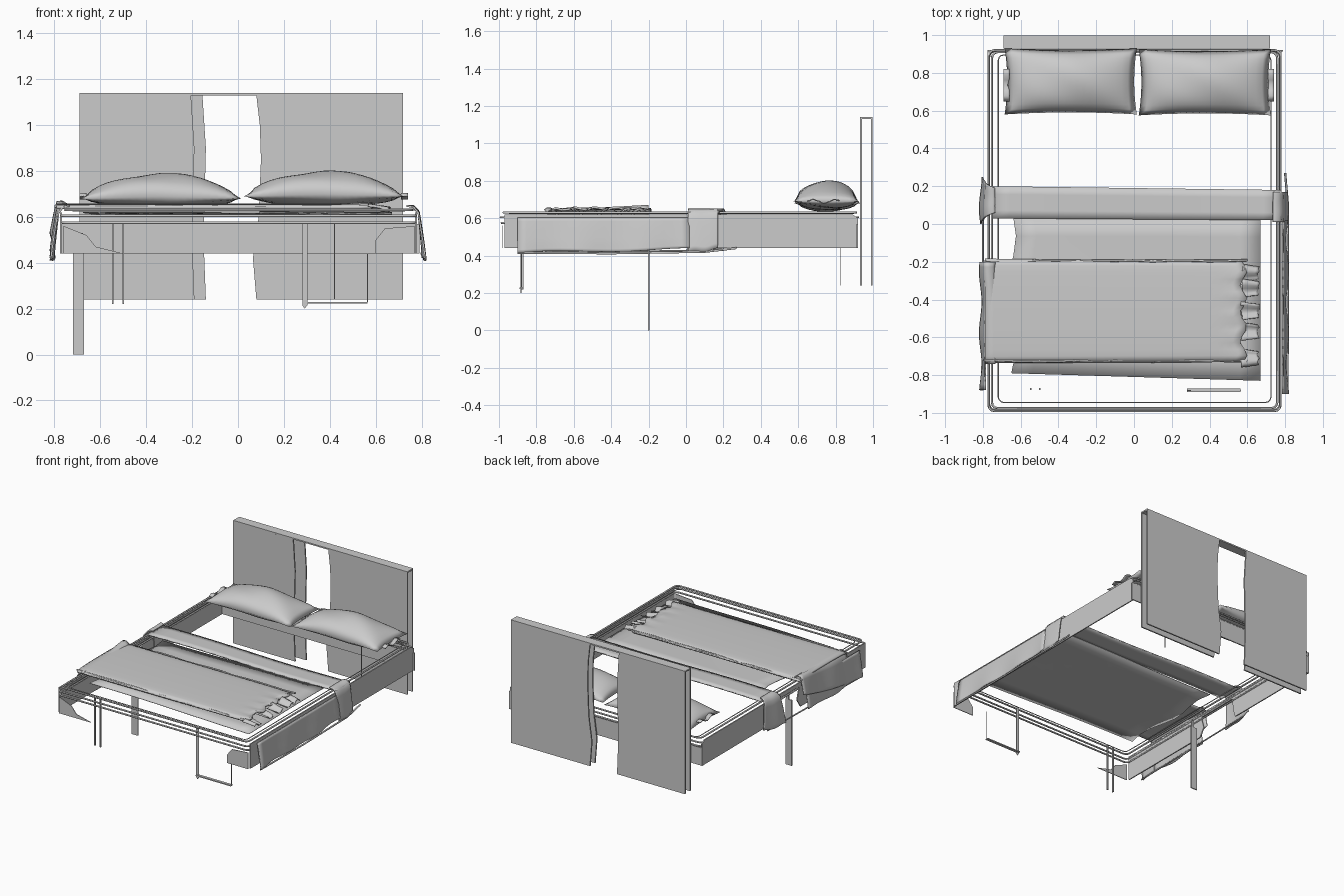
import bpy, bmesh, math, random
from mathutils import Vector

random.seed(4)
if "Cube" in bpy.data.objects:
    bpy.data.objects.remove(bpy.data.objects["Cube"])

grey = bpy.data.materials.new("plain grey")
grey.use_nodes = True
grey.diffuse_color = (0.6, 0.6, 0.6, 1)
grey.node_tree.nodes["Principled BSDF"].inputs["Base Color"].default_value = (0.6, 0.6, 0.6, 1)


def finish(name, bm, smooth=False):
    bmesh.ops.recalc_face_normals(bm, faces=bm.faces)
    mesh = bpy.data.meshes.new(name)
    bm.to_mesh(mesh)
    bm.free()
    mesh.materials.append(grey)
    ob = bpy.data.objects.new(name, mesh)
    bpy.context.collection.objects.link(ob)
    for p in mesh.polygons:
        p.use_smooth = smooth
    return ob


def panel(name, outline, axis, start, end):
    """Outline extruded along x or y between start and end."""
    bm = bmesh.new()
    place = (lambda a, b, c: (c, a, b)) if axis == "x" else (lambda a, b, c: (a, c, b))
    face = bm.faces.new([bm.verts.new(place(a, b, start)) for a, b in outline])
    out = bmesh.ops.extrude_face_region(bm, geom=[face])
    shift = Vector(place(0, 0, end - start))
    for v in out["geom"]:
        if isinstance(v, bmesh.types.BMVert):
            v.co += shift
    return finish(name, bm)


def box(name, x0, x1, y0, y1, z0, z1):
    return panel(name, [(x0, z0), (x1, z0), (x1, z1), (x0, z1)], "y", y0, y1)


def cloth(name, rows, cols, fn, thick=0, smooth=True):
    """Grid surface from a function of u and v in 0..1."""
    bm = bmesh.new()
    grid = [[bm.verts.new(fn(i / rows, j / cols)) for j in range(cols + 1)] for i in range(rows + 1)]
    for i in range(rows):
        for j in range(cols):
            bm.faces.new((grid[i][j], grid[i + 1][j], grid[i + 1][j + 1], grid[i][j + 1]))
    ob = finish(name, bm, smooth)
    if thick:
        mod = ob.modifiers.new("thickness", "SOLIDIFY")
        mod.thickness = thick
        mod.offset = 0
    return ob


def wire(name, points, radius, cyclic=False):
    curve = bpy.data.curves.new(name, "CURVE")
    curve.dimensions = "3D"
    curve.bevel_depth = radius
    curve.bevel_resolution = 1
    spline = curve.splines.new("POLY")
    spline.points.add(len(points) - 1)
    for p, co in zip(spline.points, points):
        p.co = (*co, 1)
    spline.use_cyclic_u = cyclic
    curve.materials.append(grey)
    ob = bpy.data.objects.new(name, curve)
    bpy.context.collection.objects.link(ob)
    return ob


# Headboard: two thin sheets, open in the middle, joined by a top strip
right_edge = [(0.08, 1.13), (0.095, 1.0), (0.1, 0.85), (0.09, 0.6), (0.065, 0.42), (0.08, 0.24)]
for name, y, inner in (("front", 0.93, -0.2), ("back", 0.988, -0.15)):
    panel(f"headboard_{name}_right", [(-0.69, 0.24), (inner + 0.01, 0.24), (inner, 0.5),
          (inner + 0.01, 0.9), (inner - 0.005, 1.13), (-0.69, 1.13)], "y", y, y + 0.01)
    panel(f"headboard_{name}_left", right_edge + [(0.72, 0.24), (0.72, 1.13)], "y", y, y + 0.01)
box("headboard_top", -0.69, 0.72, 0.93, 0.998, 1.13, 1.14)

# Bed frame walls
box("head_rail", -0.77, 0.79, 0.912, 0.92, 0.44, 0.57)
panel("left_side_rail", [(-0.97, 0.44), (0.92, 0.44), (0.92, 0.6), (0.89, 0.62), (-0.97, 0.62)],
      "x", 0.772, 0.78)
panel("right_side_rail_head", [(0.15, 0.44), (0.92, 0.44), (0.92, 0.6), (0.89, 0.62), (0.12, 0.62),
      (0.13, 0.5)], "x", -0.775, -0.767)
panel("right_side_rail_foot", [(-0.97, 0.44), (-0.22, 0.44), (-0.18, 0.5), (-0.2, 0.57), (-0.2, 0.62),
      (-0.97, 0.62)], "x", -0.775, -0.767)
box("right_side_rail_bridge", -0.775, -0.767, -0.2, 0.14, 0.59, 0.62)
panel("foot_corner_right", [(-0.76, 0.44), (-0.5, 0.44), (-0.62, 0.47), (-0.66, 0.52), (-0.76, 0.56)],
      "y", -0.985, -0.98)
panel("foot_corner_left", [(0.77, 0.44), (0.6, 0.44), (0.6, 0.5), (0.64, 0.55), (0.77, 0.56)],
      "y", -0.985, -0.98)

# Piping loops round the rim
for i, (half, front, back, z) in enumerate([(0.77, -0.985, 0.915, 0.575), (0.772, -0.99, 0.92, 0.605),
                                            (0.755, -0.975, 0.91, 0.63), (0.722, -0.945, 0.895, 0.625)]):
    r = 0.03
    loop = []
    for cx, cy, a0 in ((half, back, 0), (-half, back, 90), (-half, front, 180), (half, front, 270)):
        for k in range(4):
            a = math.radians(a0 + k * 30)
            loop.append((0.003 + cx - math.copysign(r, cx) + r * math.cos(a),
                         cy - math.copysign(r, cy) + r * math.sin(a), z))
    wire(f"rim_piping_{i}", loop, 0.006 if i < 3 else 0.003, True)

# Mattress sheet and runner
panel_z = 0.615
cloth("under_sheet", 12, 8, lambda u, v: (
    -0.65 + 1.32 * u + 0.025 * (1 - u) * math.sin(9 * v),
    (-0.79 - 0.04 * u) * (1 - v) + 0.04 * v, panel_z + 0.004 * math.sin(5 * u + 4 * v)), 0.004)
cloth("runner", 16, 4, lambda u, v: (
    -0.75 + 1.53 * u, 0.03 - 0.01 * u + v * 0.16 + 0.01 * (1 - u) * v,
    0.63 + 0.004 * math.sin(7 * u)), 0.01)


# Folded blanket with ruffled end
def blanket_point(u, v):
    lip = 0.012 * math.sin(math.pi * v) ** 0.3
    wave = 0.018 * max(0, u - 0.9) * 10
    return (-0.79 + 1.37 * u + wave * math.sin(23 * v), -0.73 + 0.54 * v + 0.01 * (1 - u) * (v - 0.5),
            0.64 + lip + wave * 0.4 * math.sin(31 * v))


cloth("blanket", 30, 16, blanket_point, 0.012)
for i, y in enumerate((-0.71, -0.57, -0.46, -0.34, -0.26)):
    w = random.uniform(0.045, 0.06)
    cloth(f"blanket_ruffle_{i}", 6, 6, lambda u, v: (
        0.57 + 0.09 * u + random.uniform(-0.006, 0.006), y + w * (2 * v - 1) * (1 - 0.3 * u),
        0.645 + 0.012 * math.sin(6 * v + i) - 0.015 * u), 0.004)
for i, y in enumerate((-0.725, -0.195)):
    wire(f"blanket_hem_{i}", [(-0.8 + 1.4 * k / 14, y + random.uniform(-0.005, 0.005),
         0.645 + random.uniform(-0.005, 0.005)) for k in range(15)], 0.006)

# Draped cloth down both sides
drape = [(0.735, 0.648), (0.765, 0.642), (0.786, 0.615), (0.795, 0.55), (0.805, 0.47), (0.81, 0.415)]


def skirt(name, side, y0, y1, top, rise=0.0, widen=0.0):
    def point(u, v):
        k = v * (len(drape) - 1 - top) + top
        i = min(int(k), len(drape) - 2)
        a, b = Vector(drape[i]), Vector(drape[i + 1])
        p = a.lerp(b, k - i)
        y = y0 + (y1 - y0) * u + widen * v * (u - 0.5)
        return (side * (p.x + 0.007 * v * math.sin(19 * y)), y, p.y + rise * u * v + 0.006 * v * math.sin(8 * u))
    cloth(name, 20, 10, point, 0.008)


skirt("left_blanket_drape", 1, -0.9, 0.02, 2.2, 0.02)
skirt("left_runner_drape", 1, 0.01, 0.17, 0, 0.02)
skirt("right_blanket_drape", -1, -0.88, -0.25, 2.2)
skirt("right_blanket_fold", -1, -0.74, -0.2, 0, 0.12)
skirt("right_runner_drape", -1, 0.06, 0.19, 0, 0.03, 0.12)
wire("left_drape_hem", [(0.812, -0.9, 0.415), (0.815, -0.4, 0.412), (0.815, 0.1, 0.42), (0.8, 0.27, 0.44)], 0.006)
wire("right_drape_hem", [(-0.805, -0.88, 0.415), (-0.8, -0.4, 0.42), (-0.8, 0.2, 0.43)], 0.005)


# Pillows
def pillow(name, cx, cy, cz, hx, hy):
    bm = bmesh.new()
    bmesh.ops.create_grid(bm, x_segments=20, y_segments=14, size=1)
    low = bmesh.ops.duplicate(bm, geom=bm.verts[:] + bm.edges[:] + bm.faces[:])["geom"]
    under = {v for v in low if isinstance(v, bmesh.types.BMVert)}
    for v in bm.verts:
        u, w = v.co.x, v.co.y
        puff = (max(0, 1 - u * u) ** 0.65) * (max(0, 1 - w * w) ** 0.55)
        v.co = (cx + hx * u * (1 - 0.04 * (1 - w * w)), cy + hy * w * (1 - 0.06 * (1 - u * u)),
                cz - 0.01 * abs(u) + puff * (-0.05 if v in under else 0.1)
                + 0.006 * puff * math.sin(5 * u + 3 * w))
    bmesh.ops.remove_doubles(bm, verts=bm.verts, dist=0.0005)
    finish(name, bm, True)


pillow("right_pillow", -0.335, 0.755, 0.69, 0.35, 0.175)
pillow("left_pillow", 0.375, 0.75, 0.7, 0.35, 0.175)
for side, x in ((-1, -0.66), (1, 0.71)):
    cloth(f"pillow_flap_{side}", 3, 6, lambda u, v: (
        x + side * 0.03 * u, 0.65 + 0.17 * v, 0.69 + 0.012 * math.sin(9 * v)), 0.006)

# Remaining supports
box("centre_leg", -0.72, -0.67, -0.202, -0.194, 0, 0.48)
box("centre_leg_tab", -0.695, -0.675, -0.202, -0.194, 0.48, 0.53)
box("foot_leg_strip_outer", -0.55, -0.542, -0.88, -0.868, 0.22, 0.57)
box("foot_leg_strip_inner", -0.504, -0.496, -0.88, -0.868, 0.22, 0.57)
panel("foot_leg_upright", [(0.28, 0.57), (0.28, 0.215), (0.29, 0.2), (0.302, 0.215), (0.302, 0.57)],
      "y", -0.885, -0.88)
box("foot_leg_base", 0.28, 0.565, -0.89, -0.87, 0.222, 0.23)
box("foot_leg_edge", 0.562, 0.566, -0.882, -0.878, 0.23, 0.44)
box("head_leg_strip", 0.418, 0.423, 0.825, 0.83, 0.24, 0.57)
